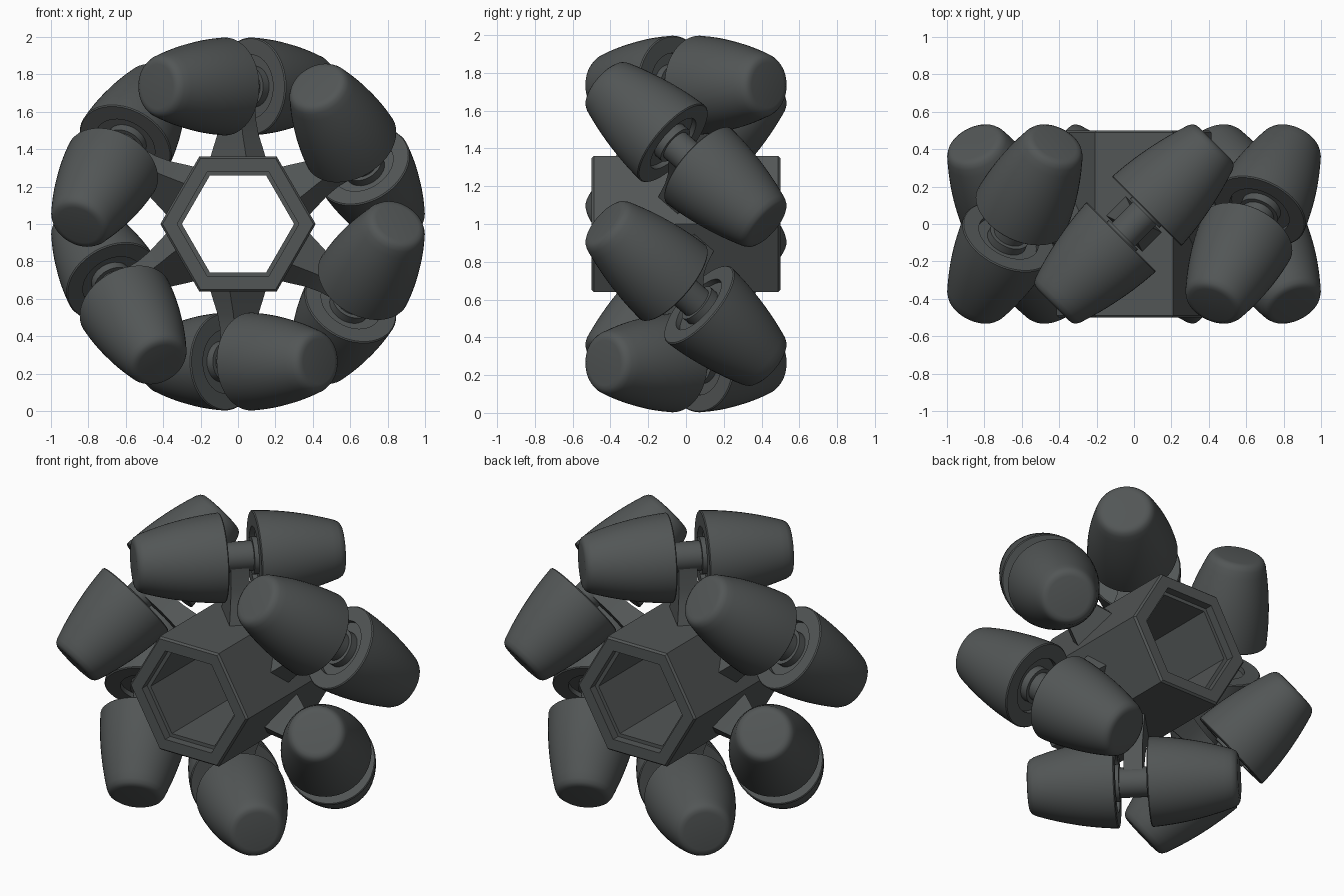
import bpy, bmesh, math
from mathutils import Matrix, Vector

if "Cube" in bpy.data.objects:
    bpy.data.objects.remove(bpy.data.objects["Cube"])

mat = bpy.data.materials.new("dark_grey")
mat.diffuse_color = (0.085, 0.093, 0.093, 1)
mat.use_nodes = True
mat.node_tree.nodes["Principled BSDF"].inputs["Base Color"].default_value = mat.diffuse_color
RHO = 0.735                      # wheel centre to roller axis
CENTRE = Matrix.Translation((0, 0, 1))


def skin(name, rings, matrix, closed=False, smooth=True):
    """Bridge rings of points into a solid; closed joins last ring to first."""
    bm = bmesh.new()
    loops = [[bm.verts.new(p) for p in ring] for ring in rings]
    n = len(loops[0])
    pairs = list(zip(loops, loops[1:] + ([loops[0]] if closed else [])))
    for a, b in pairs:
        for i in range(n):
            j = (i + 1) % n
            bm.faces.new((a[i], a[j], b[j], b[i]))
    if not closed:
        bm.faces.new(loops[0])
        bm.faces.new(loops[-1])
    bmesh.ops.recalc_face_normals(bm, faces=bm.faces)
    me = bpy.data.meshes.new(name)
    bm.to_mesh(me)
    bm.free()
    me.materials.append(mat)
    ob = bpy.data.objects.new(name, me)
    bpy.context.collection.objects.link(ob)
    ob.matrix_world = matrix
    if smooth:
        bpy.ops.object.select_all(action='DESELECT')
        ob.select_set(True)
        bpy.context.view_layer.objects.active = ob
        bpy.ops.object.shade_smooth_by_angle(angle=math.radians(35))
    return ob


def circle(r, z, n=48):
    return [(r * math.cos(2 * math.pi * i / n), r * math.sin(2 * math.pi * i / n), z) for i in range(n)]


def rect(w, d, h):
    # spoke section: w across the roller axis, d along it, at height h above wheel centre
    return [(sx * w, RHO - h, sz * d) for sx, sz in ((1, 1), (-1, 1), (-1, -1), (1, -1))]


def roller_radius(s):
    # distance from the skewed roller axis to the wheel's outer cylinder
    return min(math.hypot(u, math.sqrt(1 - (s + u) ** 2 / 2) - RHO)
               for u in [k * 0.005 - 0.2 for k in range(81)])


# hexagonal hub with a stepped through-hole
hub_profile = [(0.403, -0.5), (0.415, -0.488), (0.415, 0.488), (0.403, 0.5), (0.325, 0.5),
               (0.325, 0.45), (0.30, 0.45), (0.30, -0.45), (0.325, -0.45), (0.325, -0.5)]
skin("hub", [circle(r, z, 6) for r, z in hub_profile],
     CENTRE @ Matrix.Rotation(math.pi / 2, 4, 'X'), closed=True, smooth=False)

# barrel half profile: recessed inner face, curved side, rounded outer end
S0, S1 = 0.095, 0.575
barrel = [(0.09, 0.125), (0.17, 0.125), (0.17, S0), (roller_radius(S0) - 0.006, S0)]
barrel += [(roller_radius(s), s) for s in [S0 + 0.006 + (S1 - S0 - 0.006) * i / 12 for i in range(13)]]
r_end = roller_radius(S1)
barrel += [(r_end - 0.013, 0.597), (r_end - 0.03, 0.608), (r_end - 0.05, 0.611)]

# local frame: X across roller, Y towards the hub, Z along the 45 degree roller axis
q = math.sqrt(0.5)
FRAME = Matrix(((q, 0, q, 0), (-q, 0, q, 0), (0, -1, 0, 0), (0, 0, 0, 1)))

for k in range(6):
    m = CENTRE @ Matrix.Rotation(k * math.pi / 3, 4, 'Y') @ Matrix.Translation((0, 0, RHO)) @ FRAME
    # two barrel halves per roller
    for side in (0, 1):
        skin(f"roller_{k}_{side}", [circle(r, z) for r, z in barrel],
             m @ Matrix.Rotation(side * math.pi, 4, 'Y'))
    # axle with a collar at each barrel
    axle = [(0.11, -0.127), (0.11, -0.08), (0.088, -0.08), (0.088, 0.08), (0.11, 0.08), (0.11, 0.127)]
    skin(f"axle_{k}", [circle(r, z, 32) for r, z in axle], m)
    # flared spoke from the hub to the axle
    skin(f"spoke_{k}", [rect(0.14, 0.075, 0.34), rect(0.125, 0.07, 0.39), rect(0.095, 0.06, 0.48),
                        rect(0.08, 0.055, 0.56), rect(0.075, 0.055, 0.72)], m)
